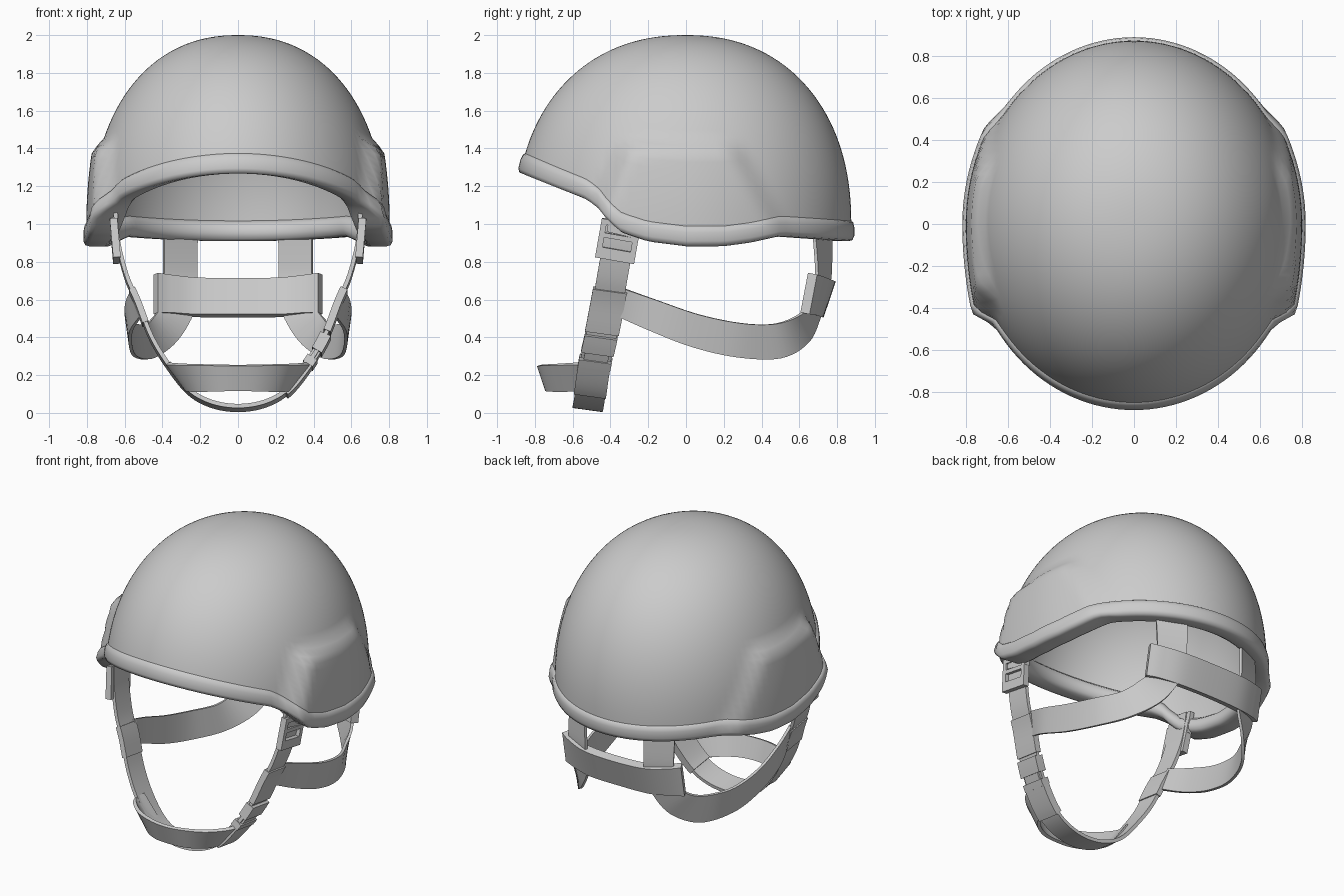
import bpy, bmesh, math
from mathutils import Vector, Matrix

if "Cube" in bpy.data.objects:
    bpy.data.objects.remove(bpy.data.objects["Cube"])

def finish(name, bm, angle=40):
    bmesh.ops.remove_doubles(bm, verts=bm.verts, dist=1e-4)
    bmesh.ops.recalc_face_normals(bm, faces=bm.faces)
    me = bpy.data.meshes.new(name)
    bm.to_mesh(me)
    bm.free()
    ob = bpy.data.objects.new(name, me)
    bpy.context.collection.objects.link(ob)
    bpy.ops.object.select_all(action='DESELECT')
    ob.select_set(True)
    bpy.context.view_layer.objects.active = ob
    bpy.ops.object.shade_smooth_by_angle(angle=math.radians(angle))
    return ob

def grid(bm, rows, close_rows=False, caps=False):
    """Skin a list of closed point rings."""
    vs = [[bm.verts.new(p) for p in r] for r in rows]
    n = len(vs[0])
    for i in range(len(vs) if close_rows else len(vs) - 1):
        a, b = vs[i], vs[(i + 1) % len(vs)]
        for j in range(n):
            k = (j + 1) % n
            bm.faces.new((a[j], b[j], b[k], a[k]))
    if caps:
        bm.faces.new(vs[0])
        bm.faces.new(vs[-1])

def step(a, b, v):
    t = min(1, max(0, (v - a) / (b - a)))
    return t * t * (3 - 2 * t)

# ---- helmet surface -------------------------------------------------------
RIM = [(-.9, 1.265), (-.7, 1.19), (-.54, 1.13), (-.47, 1.085), (-.41, 1.01), (-.34, .95),
       (-.2, .905), (0, .88), (.2, .88), (.35, .90), (.5, .933), (.7, .92), (.9, .905)]

def half_len(az):
    return .90 if math.cos(az) > 0 else .875

def rim_z(az):
    y = -half_len(az) * math.cos(az)
    for (a, za), (b, zb) in zip(RIM, RIM[1:]):
        if y <= b:
            return za + (zb - za) * (y - a) / (b - a)
    return RIM[-1][1]

def dome(az, z, inset=0):
    """Plain dome without the ear panels."""
    top = 2 - inset
    h = min(1, max(0, (z - 1) / (top - 1)))
    r = max(0, 1 - h ** 2.2) ** (1 / 2.2)
    return Vector(((.775 - inset) * r * math.sin(az),
                   -(half_len(az) - inset) * r * math.cos(az), z))

def outer(az, z):
    x, y, _ = dome(az, z)
    # raised ear panel: sloped front, top and back borders
    m = (step(-.50, -.39, y - .4 * (z - 1.1)) * step(1.46, 1.37, z)
         * step(.53, .39, y + .55 * (z - 1.03)))
    flat = .803 - .2 * max(0, z - 1) ** 2 - (.5 if y > 0 else .25) * y * y
    if m > 0:
        x = math.copysign(abs(x) + m * max(0, flat - abs(x)), x)
    return Vector((x, y, z))

N, ROWS, INSET = 128, 36, .06
AZ = [2 * math.pi * i / N for i in range(N)]

def shell_ring(fn, top, j):
    f = 1 - math.cos(j / ROWS * math.pi / 2)
    return [fn(a, top - (top - rim_z(a) - .03) * f) for a in AZ]

# outer skin, then the plain inner cavity
bm = bmesh.new()
rows = [shell_ring(outer, 2, j) for j in range(ROWS + 1)]
rows += [shell_ring(lambda a, z: dome(a, z, INSET), 2 - INSET, j) for j in range(ROWS, -1, -1)]
grid(bm, rows)
finish("helmet_shell", bm)

# rolled edge trim: outer half hugs the skin, inner half hugs the cavity
OUT = [(-.005, .112), (.010, .102), (.016, .075), (.016, .03), (.006, .008), (-.015, .002)]
INN = [(-.075, .002), (-.095, .015), (-.102, .045), (-.095, .085), (-.06, .11)]
bm = bmesh.new()
rows = []
for a in AZ:
    n = Vector((math.sin(a) / .775, -math.cos(a) / half_len(a), 0)).normalized()
    z = rim_z(a)
    rows.append([outer(a, z + up) + n * o for o, up in OUT]
                + [dome(a, z + up) + n * o for o, up in INN])
grid(bm, rows, close_rows=True)
finish("edge_trim", bm, 60)

# ---- straps ---------------------------------------------------------------
def spline(keys, t):
    """Catmull-Rom through (centre, half width) keys."""
    i = min(int(t), len(keys) - 2)
    u = t - i
    k = [keys[min(max(i + d, 0), len(keys) - 1)] for d in (-1, 0, 1, 2)]
    def f(c):
        p0, p1, p2, p3 = (Vector(q[c]) for q in k)
        return .5 * (2 * p1 + (p2 - p0) * u + (2 * p0 - 5 * p1 + 4 * p2 - p3) * u * u
                     + (3 * p1 - p0 - 3 * p2 + p3) * u ** 3)
    return f(0), f(1)

def strap(name, keys, thick=.022, t0=0, t1=None, widen=1.0, per=6):
    t1 = len(keys) - 1 if t1 is None else t1
    n = max(2, round((t1 - t0) * per))
    bm = bmesh.new()
    rows = []
    for i in range(n + 1):
        t = t0 + (t1 - t0) * i / n
        p, w = spline(keys, t)
        d = (spline(keys, min(t + .05, len(keys) - 1))[0] - spline(keys, max(t - .05, 0))[0])
        nn = d.cross(w).normalized() * thick / 2
        w = w * widen
        rows.append([p + w + nn, p + w - nn, p - w - nn, p - w + nn])
    grid(bm, rows, caps=True)
    return finish(name, bm)

def flip(keys):
    return [((-p[0], p[1], p[2]), (-w[0], w[1], w[2])) for p, w in keys]

# chin strap: one U running from temple to temple
W = (0, .08, -.011)
half = [(p, W) for p in [(.65, -.34, 1.08), (.635, -.36, .9), (.59, -.39, .72), (.53, -.415, .58),
                         (.46, -.45, .4), (.37, -.485, .25), (.26, -.505, .115), (.14, -.515, .048)]]
chin = half + [((0, -.52, .026), W)] + flip(half[::-1])
strap("chin_strap", chin)
strap("strap_sleeve_right", chin, .04, 2.5, 3.85, 1.12)
strap("strap_sleeve_left", chin, .034, 12.4, 13.5, 1.08)
# release buckle, right side only
strap("buckle_socket", chin, .06, 3.95, 4.5, 1.08)
strap("buckle_prong", chin, .045, 4.45, 4.8, .8)
strap("buckle_tail", chin, .06, 4.75, 5.0, 1.08)
strap("adjuster_sleeve", chin, .05, 5.0, 6.1, 1.06)

# chin cup band, ends tucked inside the chin strap
L = (.05, -.005, .07)
cup = [((.318, -.49, .195), L), ((.315, -.585, .19), L), ((.235, -.68, .185), (.025, -.02, .07)),
       ((.12, -.74, .185), (.01, -.02, .068))]
strap("chin_cup", cup + [((0, -.757, .185), (0, -.022, .066))] + flip(cup[::-1]))

# side straps sweeping back and up to the rear rim, with ladder buckles
nape = [((.535, -.345, .585), (.02, .01, .075)), ((.575, -.17, .515), (.01, .02, .08)),
        ((.58, .05, .435), (.012, .02, .085)), ((.55, .28, .385), (.012, .01, .09)),
        ((.47, .48, .38), (.02, -.02, .09)), ((.39, .61, .44), (.06, -.035, .065)),
        ((.325, .678, .54), (.085, -.032, .022)), ((.305, .71, .64), (.088, -.034, 0)),
        ((.305, .728, .74), (.088, -.036, 0)), ((.305, .722, .96), (.088, -.045, 0))]
for side, s in (("right", 1), ("left", -1)):
    strap("nape_strap_" + side, nape if s > 0 else flip(nape), .018)
    bm = bmesh.new()
    parts = [(-.09, 0, .03, .21), (.09, 0, .03, .21), (0, .09, .2, .03),
             (0, .02, .2, .025), (0, -.075, .2, .06)]
    turn = Matrix.Rotation(math.radians(-10), 4, 'X') @ Matrix.Rotation(math.radians(5 * s), 4, 'Y')
    for y, z, sy, sz in parts:
        bmesh.ops.create_cube(bm, size=1, matrix=Matrix.Translation((s * .65, -.36, .91)) @ turn
                              @ Matrix.Translation((0, y, z)) @ Matrix.Diagonal((.04, sy, sz, 1)))
    finish("ladder_buckle_" + side, bm)
    # hanger tab between buckle and shell
    tab = [((s * .66, -.31, 1.08), (0, .085, -.02)), ((s * .652, -.335, .94), (0, .085, -.02))]
    strap("hanger_tab_" + side, tab, .03)

# rear band: flat sleeve around both rear straps
side_keys = [((.435, .65, .632), (0, .02, .105)), ((.36, .685, .625), (0, .025, .1)),
             ((.22, .725, .612), (0, .03, .097))]
strap("rear_band", side_keys + [((0, .735, .61), (0, .032, .095))] + flip(side_keys[::-1]), .055)
